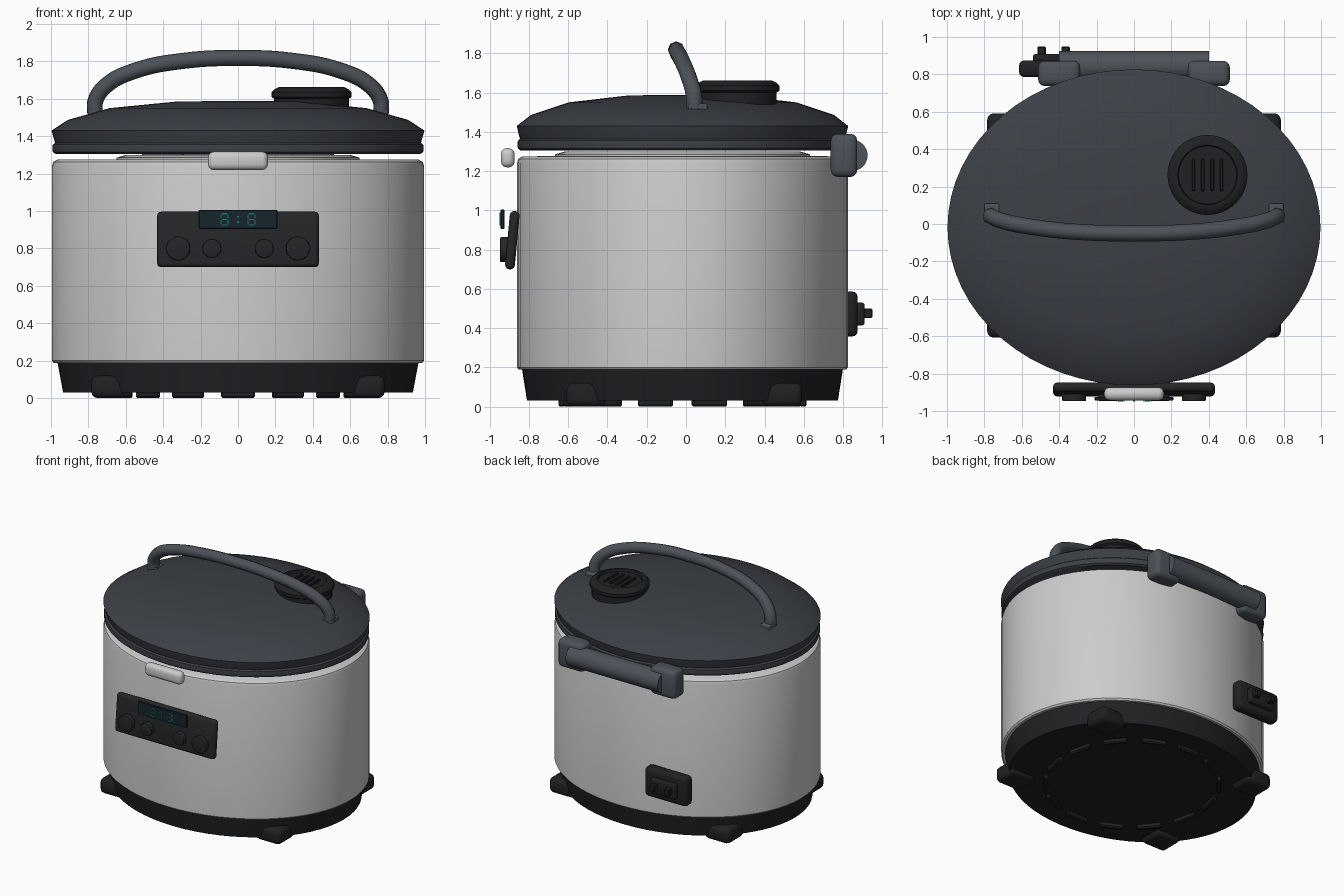
import bpy, bmesh, math
from mathutils import Matrix

if "Cube" in bpy.data.objects:
    bpy.data.objects.remove(bpy.data.objects["Cube"])

CY = -0.018          # body centre in y
SY = 0.847           # y / x ratio of the oval


def mat(name, r, g, b):
    m = bpy.data.materials.new(name)
    m.diffuse_color = (r, g, b, 1)
    m.use_nodes = True
    m.node_tree.nodes["Principled BSDF"].inputs["Base Color"].default_value = m.diffuse_color
    return m


STEEL = mat("steel", 0.55, 0.55, 0.56)
LIGHT = mat("light_metal", 0.68, 0.69, 0.71)
LID = mat("lid_grey", 0.045, 0.05, 0.06)
GRIP = mat("grip_grey", 0.075, 0.085, 0.1)
BLACK = mat("black", 0.014, 0.015, 0.017)
PANEL = mat("panel_black", 0.018, 0.019, 0.021)
GLASS = mat("glass", 0.008, 0.018, 0.024)
TEAL = mat("teal", 0.01, 0.2, 0.22)


def finish(name, bm, m, angle=35):
    bmesh.ops.recalc_face_normals(bm, faces=bm.faces)
    me = bpy.data.meshes.new(name)
    bm.to_mesh(me)
    bm.free()
    me.materials.append(m)
    o = bpy.data.objects.new(name, me)
    bpy.context.collection.objects.link(o)
    bpy.ops.object.select_all(action='DESELECT')
    o.select_set(True)
    bpy.context.view_layer.objects.active = o
    bpy.ops.object.shade_smooth_by_angle(angle=math.radians(angle))
    return o


def lathe(name, prof, m, sy=SY, c=(0, CY), n=64):
    """Revolve (radius, z) points into an oval solid; radius 0 closes an end."""
    bm = bmesh.new()
    rings = []
    for r, z in prof:
        k = 1 if r == 0 else n
        rings.append([bm.verts.new((c[0] + r * math.cos(2 * math.pi * i / n),
                                    c[1] + r * sy * math.sin(2 * math.pi * i / n), z)) for i in range(k)])
    for a, b in zip(rings, rings[1:]):
        for i in range(n):
            j = (i + 1) % n
            if len(a) == 1:
                bm.faces.new((a[0], b[i], b[j]))
            elif len(b) == 1:
                bm.faces.new((a[i], a[j], b[0]))
            else:
                bm.faces.new((a[i], a[j], b[j], b[i]))
    return finish(name, bm, m)


def box(name, c, size, m, bevel=0.0, rot=None, seg=3):
    bm = bmesh.new()
    bmesh.ops.create_cube(bm, size=1)
    bmesh.ops.scale(bm, vec=size, verts=bm.verts)
    if bevel:
        bmesh.ops.bevel(bm, geom=bm.edges[:], offset=bevel, segments=seg, profile=0.5, affect='EDGES')
    if rot:
        bmesh.ops.transform(bm, matrix=rot, verts=bm.verts)
    bmesh.ops.translate(bm, vec=c, verts=bm.verts)
    return finish(name, bm, m)


def rod(name, c, r, length, axis, m, n=32, bevel=0.0):
    bm = bmesh.new()
    bmesh.ops.create_cone(bm, cap_ends=True, segments=n, radius1=r, radius2=r, depth=length)
    if bevel:
        rims = [e for e in bm.edges if abs(e.verts[0].co.z - e.verts[1].co.z) < 1e-4]
        bmesh.ops.bevel(bm, geom=rims, offset=bevel, segments=2, profile=0.5, affect='EDGES')
    rot = Matrix.Rotation(math.pi / 2, 4, 'Y' if axis == 'X' else 'X')
    bmesh.ops.transform(bm, matrix=Matrix.Translation(c) @ rot, verts=bm.verts)
    return finish(name, bm, m)


# Oval base, steel body and inner pot
lathe("base", [(0, 0.03), (0.935, 0.03), (0.965, 0.19), (0, 0.19)], BLACK)
lathe("body", [(0, 0.188), (0.985, 0.188), (0.995, 0.2), (0.995, 1.24), (0.988, 1.262),
               (0.965, 1.275), (0.72, 1.275), (0.72, 1.2), (0, 1.2)], STEEL)
lathe("inner_pot", [(0, 0.35), (0.55, 0.35), (0.6, 0.42), (0.61, 1.26), (0.65, 1.27), (0.65, 1.285),
                    (0.6, 1.3), (0.58, 1.29), (0.57, 0.45), (0, 0.4)], LIGHT, sy=1)
lathe("pot_seat", [(0.74, 1.2), (0.74, 1.276), (0.61, 1.276), (0.61, 1.2), (0.74, 1.2)], STEEL, sy=1)

# Lid with lower seal ring
lathe("lid", [(0, 1.33), (0.96, 1.33), (0.98, 1.37), (0.997, 1.43), (0.91, 1.487),
              (0.687, 1.55), (0.32, 1.586), (0, 1.588)], LID)
lathe("lid_rim", [(0, 1.305), (0.975, 1.305), (0.99, 1.315), (0.993, 1.335), (0.99, 1.355),
                  (0.97, 1.37), (0, 1.37)], LID)

# Steam valve with slats
VC = (0.393, 0.262)
lathe("steam_valve", [(0, 1.54), (0.2, 1.54), (0.2, 1.6), (0.214, 1.61), (0.214, 1.635), (0.2, 1.65),
                      (0.175, 1.662), (0.16, 1.662), (0.155, 1.645), (0, 1.645)], BLACK, sy=1, c=VC, n=40)
for i in range(4):
    box("valve_slat", (VC[0] - 0.075 + 0.05 * i, VC[1], 1.65), (0.018, 0.17, 0.02), BLACK, 0.004, seg=1)

# Carry handle: tube along a leaning arch
half = [(-0.765, 0.045, 1.52), (-0.762, 0.04, 1.59), (-0.7, 0.015, 1.675),
        (-0.55, -0.015, 1.75), (-0.29, -0.043, 1.803)]
pts = half + [(0, -0.05, 1.818)] + [(-x, y, z) for x, y, z in reversed(half)]
cu = bpy.data.curves.new("handle_path", 'CURVE')
cu.dimensions = '3D'
cu.bevel_depth = 0.043
cu.bevel_resolution = 2
cu.use_fill_caps = True
cu.resolution_u = 6
sp = cu.splines.new('BEZIER')
sp.bezier_points.add(len(pts) - 1)
for bp, p in zip(sp.bezier_points, pts):
    bp.co = p
    bp.handle_left_type = bp.handle_right_type = 'AUTO'
tmp = bpy.data.objects.new("handle_path", cu)
bpy.context.collection.objects.link(tmp)
bpy.context.view_layer.update()
bm = bmesh.new()
bm.from_mesh(tmp.to_mesh())
tmp.to_mesh_clear()
bpy.data.objects.remove(tmp)
finish("carry_handle", bm, GRIP, 50)

# Mirrored parts: handle mounts, hinge blocks, feet
for s in (-1, 1):
    box("handle_mount", (s * 0.76, 0.06, 1.525), (0.08, 0.1, 0.04), GRIP, 0.01)
    box("hinge_block", (s * 0.4, 0.805, 1.28), (0.225, 0.135, 0.22), GRIP, 0.035)
    for t in (-1, 1):
        box("foot", (s * 0.675, t * 0.5 - 0.008, 0.06), (0.22, 0.2, 0.12), BLACK, 0.035)
rod("hinge_barrel", (0, 0.845, 1.28), 0.08, 0.8, 'X', GRIP)

# Ring of pads underneath
for i in range(14):
    a = math.pi / 2 + 2 * math.pi * i / 14
    box("bottom_pad", (0.615 * math.cos(a), CY + 0.615 * math.sin(a), 0.02), (0.18, 0.035, 0.04),
        BLACK, 0.008, Matrix.Rotation(a + math.pi / 2, 4, 'Z'), 1)

# Front latch
box("latch", (0, -0.908, 1.268), (0.32, 0.07, 0.098), LIGHT, 0.03)

# Control panel, buttons and display
box("control_panel", (0, -0.885, 0.848), (0.865, 0.05, 0.298), PANEL, 0.022, Matrix.Rotation(-0.095, 4, 'X'))
for x, r in ((-0.32, 0.064), (-0.14, 0.05), (0.14, 0.05), (0.32, 0.064)):
    rod("button", (x, -0.925, 0.8), r, 0.044, 'Y', PANEL, bevel=0.006)
box("display", (0, -0.935, 0.955), (0.42, 0.018, 0.1), GLASS, 0.003, seg=1)
for cx in (-0.072, 0.072):
    for k in (-1, 0, 1):
        box("digit_bar", (cx, -0.946, 0.955 + 0.03 * k), (0.028, 0.006, 0.006), TEAL)
    for sx in (-1, 1):
        for k in (-1, 1):
            box("digit_bar", (cx + 0.018 * sx, -0.946, 0.955 + 0.015 * k), (0.006, 0.006, 0.022), TEAL)
for k in (-1, 1):
    box("colon_dot", (0, -0.946, 0.955 + 0.014 * k), (0.009, 0.006, 0.009), TEAL)

# Power inlet on the back
box("power_inlet", (-0.43, 0.83, 0.472), (0.37, 0.09, 0.23), BLACK, 0.03)
box("inlet_plate", (-0.43, 0.885, 0.472), (0.22, 0.05, 0.117), BLACK, 0.015)
for s in (-1, 1):
    box("inlet_prong", (-0.43 + s * 0.064, 0.92, 0.475), (0.045, 0.06, 0.048), BLACK, 0.006, seg=1)
